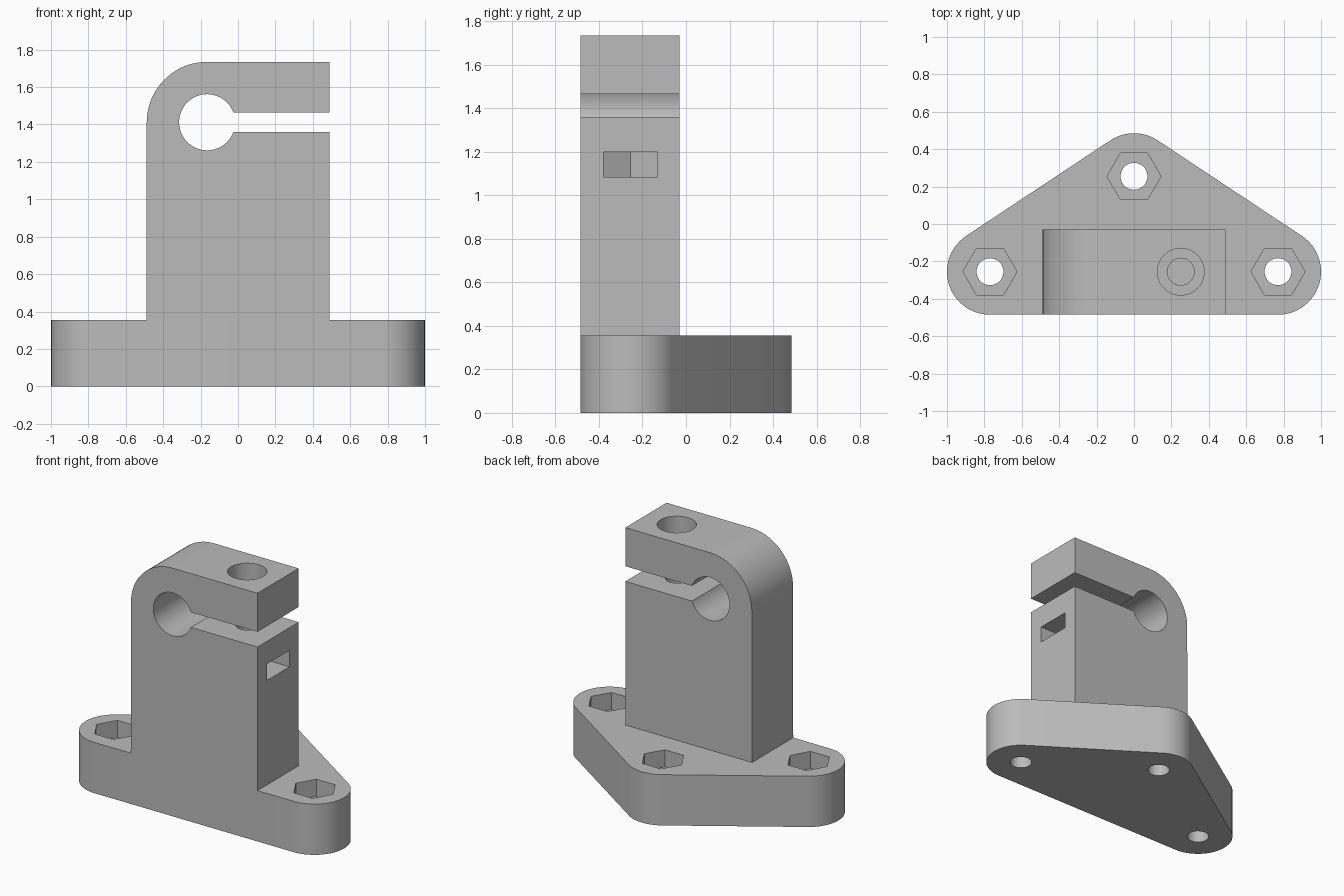
import bpy, bmesh
from math import sin, cos, pi, radians, sqrt, atan2, asin
from mathutils import Vector

if "Cube" in bpy.data.objects:
    bpy.data.objects.remove(bpy.data.objects["Cube"])

grey = bpy.data.materials.new("plain grey")
grey.use_nodes = True
grey.diffuse_color = (0.5, 0.5, 0.5, 1)
grey.node_tree.nodes["Principled BSDF"].inputs["Base Color"].default_value = (0.5, 0.5, 0.5, 1)


def arc(cx, cy, r, start, end, steps):
    """Points along an arc, both ends included; angles in radians."""
    return [(cx + r * cos(start + (end - start) * i / steps),
             cy + r * sin(start + (end - start) * i / steps)) for i in range(steps + 1)]


def ring(cx, cy, r, sides):
    return arc(cx, cy, r, 0, 2 * pi, sides)[:-1]


def prism(name, outline, low, high, along="z"):
    """Extrude an outline along z (outline in xy) or along y (outline in xz)."""
    def place(a, b, c):
        return (a, b, c) if along == "z" else (a, c, b)
    bm = bmesh.new()
    face = bm.faces.new([bm.verts.new(place(a, b, low)) for a, b in outline])
    top = bmesh.ops.extrude_face_region(bm, geom=[face])["geom"]
    bmesh.ops.translate(bm, vec=Vector(place(0, 0, high - low)),
                        verts=[g for g in top if isinstance(g, bmesh.types.BMVert)])
    bmesh.ops.recalc_face_normals(bm, faces=bm.faces)
    mesh = bpy.data.meshes.new(name)
    bm.to_mesh(mesh)
    bm.free()
    mesh.materials.append(grey)
    ob = bpy.data.objects.new(name, mesh)
    bpy.context.collection.objects.link(ob)
    return ob


def activate(ob):
    bpy.ops.object.select_all(action="DESELECT")
    ob.select_set(True)
    bpy.context.view_layer.objects.active = ob


def cut(body, cutters):
    """Subtract each cutter, then discard it."""
    activate(body)
    for cutter in cutters:
        cutter.hide_render = True
        mod = body.modifiers.new("cut", "BOOLEAN")
        mod.operation, mod.solver, mod.object = "DIFFERENCE", "EXACT", cutter
        bpy.ops.object.modifier_apply(modifier=mod.name)
        bpy.data.objects.remove(cutter)


def smooth(ob):
    activate(ob)
    bpy.ops.object.shade_smooth_by_angle(angle=radians(30))


# Mounting base: three rounded corners joined by straight sides
BASE_TOP = 0.355
SCREW, NUT = 0.072, 0.144
EAR_X, EAR_Y, EAR_R = 0.77, 0.255, 0.23
lean = atan2(EAR_X, 2 * EAR_Y)
outline = (arc(EAR_X, -EAR_Y, EAR_R, -pi / 2, lean, 24)
           + arc(0, EAR_Y, EAR_R, lean, pi - lean, 16)
           + arc(-EAR_X, -EAR_Y, EAR_R, pi - lean, 1.5 * pi, 24))
base = prism("mounting_base", outline, 0, BASE_TOP)

# Screw holes with hexagonal nut pockets
cutters = []
for x, y in ((-EAR_X, -EAR_Y), (EAR_X, -EAR_Y), (0, EAR_Y)):
    cutters.append(prism("screw_cutter", ring(x, y, SCREW, 40), -0.1, 0.5))
    cutters.append(prism("nut_cutter", ring(x, y, NUT, 6), BASE_TOP - 0.12, 0.5))
cut(base, cutters)
smooth(base)

# Clamp post: rounded shoulder, rod bore and open slot in one profile
SIDE, TOP, FRONT, BACK = 0.49, 1.735, -0.485, -0.03
BORE_X, BORE_Z, BORE_R = -0.165, 1.412, 0.15
half_slot = 0.053
mouth = asin(half_slot / BORE_R)
profile = [(-SIDE, BASE_TOP), (SIDE, BASE_TOP), (SIDE, BORE_Z - half_slot)]
profile += reversed(arc(BORE_X, BORE_Z, BORE_R, mouth, 2 * pi - mouth, 48))
profile += [(SIDE, BORE_Z + half_slot), (SIDE, TOP)]
profile += arc(BORE_X, BORE_Z, TOP - BORE_Z, pi / 2, pi, 20)
post = prism("clamp_post", profile, FRONT, BACK, along="y")

# Clamp screw: counterbore, shaft hole and side-loaded nut pocket
CX, CY = 0.25, -0.255
flat = NUT * sqrt(3) / 2
pocket = [(CX - NUT, CY), (CX - NUT / 2, CY - flat), (0.6, CY - flat),
          (0.6, CY + flat), (CX - NUT / 2, CY + flat)]
cut(post, [
    prism("shaft_cutter", ring(CX, CY, SCREW, 40), 1.12, 1.9),
    prism("head_cutter", ring(CX, CY, 0.125, 48), TOP - 0.16, 1.9),
    prism("pocket_cutter", pocket, 1.085, 1.2),
])
smooth(post)
